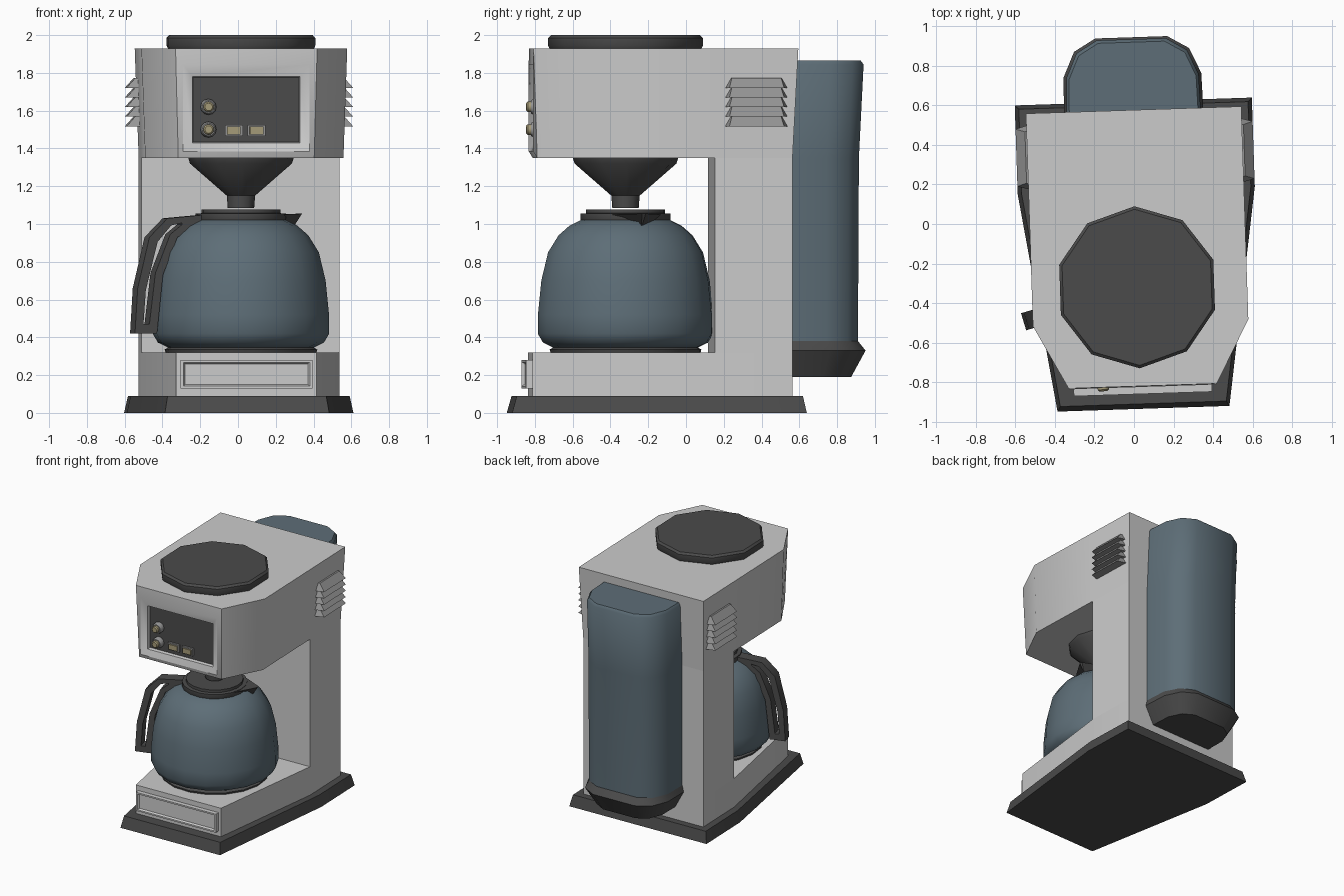
import bpy, bmesh
from math import sin, cos, pi, radians
from mathutils import Matrix

if "Cube" in bpy.data.objects:
    bpy.data.objects.remove(bpy.data.objects["Cube"])


def material(name, r, g, b):
    m = bpy.data.materials.new(name)
    m.diffuse_color = (r, g, b, 1)
    m.use_nodes = True
    m.node_tree.nodes["Principled BSDF"].inputs["Base Color"].default_value = m.diffuse_color
    return m


DARK = material("dark_plastic", 0.07, 0.07, 0.07)
SLATE = material("slate_glass", 0.11, 0.155, 0.185)
TAN = material("tan_button", 0.38, 0.33, 0.19)
GREY = material("mid_grey", 0.3, 0.3, 0.3)
CX, CY = -0.012, -0.32          # axis of lid, funnel and carafe


def loft(name, rings, mat=None, caps=(True, True), loop=False):
    """Skin a stack of equal-length point rings."""
    bm = bmesh.new()
    vs = [[bm.verts.new(p) for p in ring] for ring in rings]
    n = len(vs[0])
    pairs = list(zip(vs, vs[1:])) + ([(vs[-1], vs[0])] if loop else [])
    for a, b in pairs:
        for i in range(n):
            j = (i + 1) % n
            bm.faces.new((a[i], a[j], b[j], b[i]))
    if not loop:
        if caps[0]:
            bm.faces.new(vs[0][::-1])
        if caps[1]:
            bm.faces.new(vs[-1])
    bmesh.ops.recalc_face_normals(bm, faces=bm.faces)
    me = bpy.data.meshes.new(name)
    bm.to_mesh(me)
    bm.free()
    ob = bpy.data.objects.new(name, me)
    bpy.context.collection.objects.link(ob)
    if mat:
        me.materials.append(mat)
    return ob


def sym(half, z):
    """Mirror a half outline across x = 0 at height z."""
    return [(x, y, z) for x, y in half] + [(-x, y, z) for x, y in reversed(half)]


def lathe(name, profile, n, mat=None, phase=0.0):
    """Revolve (radius, height) pairs round z."""
    return loft(name, [[(r * cos(phase + 2 * pi * i / n), r * sin(phase + 2 * pi * i / n), z)
                        for i in range(n)] for r, z in profile], mat)


def rect(hw, z0, z1, y, x=0.0):
    return [(x - hw, y, z0), (x + hw, y, z0), (x + hw, y, z1), (x - hw, y, z1)]


def recess(ob, rects, mat=None):
    """Inset the front-most face through successive (half width, z0, z1, y) rectangles."""
    bm = bmesh.new()
    bm.from_mesh(ob.data)
    f = min(bm.faces, key=lambda q: q.calc_center_median().y)
    for hw, z0, z1, y in rects:
        mid = f.calc_center_median()
        bmesh.ops.inset_individual(bm, faces=[f], thickness=0.01)
        for v in f.verts:
            v.co = (hw if v.co.x > mid.x else -hw, y, z1 if v.co.z > mid.z else z0)
    if mat:
        ob.data.materials.append(None)
        ob.data.materials.append(mat)
        f.material_index = 1
    bm.to_mesh(ob.data)
    bm.free()


# Foot slab
loft("base", [sym([(0.435, -0.935), (0.6, 0.17), (0.6, 0.62)], 0),
              sym([(0.42, -0.91), (0.58, 0.17), (0.58, 0.6)], 0.09)], DARK)

# Body: plinth, column, head
plinth_half = [(0.372, -0.825), (0.525, 0.135), (0.525, 0.547)]
loft("plinth", [sym(plinth_half, 0.085), sym(plinth_half, 0.32)])
column_half = [(0.525, 0.135), (0.525, 0.547)]
loft("column", [sym(column_half, 0.32), sym(column_half, 1.35)], caps=(False, False))
head = loft("head", [sym([(0.36, -0.80), (0.525, -0.5), (0.525, 0.135), (0.525, 0.547)], 1.35),
                     sym([(0.375, -0.82), (0.545, -0.5), (0.545, 0.135), (0.545, 0.577)], 1.93)])
recess(head, [(0.335, 1.385, 1.845, -0.822), (0.285, 1.43, 1.78, -0.80),
              (0.28, 1.435, 1.775, -0.775)], DARK)

# Front plate on the plinth
plate = loft("plinth_plate", [rect(0.35, 0.13, 0.28, -0.82), rect(0.35, 0.13, 0.28, -0.86)])
recess(plate, [(0.335, 0.142, 0.268, -0.86), (0.325, 0.15, 0.26, -0.845)])

# Controls
for z in (1.62, 1.5):
    to_front = Matrix.Translation((-0.2, -0.77, z)) @ Matrix.Rotation(pi / 2, 4, 'X')
    for name, prof, mat in (("knob_ring", [(0.042, 0), (0.042, 0.03), (0.034, 0.045)], GREY),
                            ("knob_button", [(0.028, 0.04), (0.028, 0.062), (0.02, 0.07)], TAN)):
        lathe(name, prof, 12, mat).data.transform(to_front)
for x in (-0.065, 0.055):
    loft("switch_bezel", [rect(0.047, 1.465, 1.525, -0.77, x), rect(0.047, 1.465, 1.525, -0.79, x)], GREY)
    loft("switch", [rect(0.036, 1.475, 1.515, -0.78, x), rect(0.036, 1.475, 1.515, -0.8, x)], TAN)

# Louvres on both sides
for s in (-1, 1):
    for k in range(5):
        z = 1.517 + 0.051 * k
        loft("vent_slat", [
            [(s * 0.53, 0.19, z), (s * 0.53, 0.52, z), (s * 0.6, 0.5, z), (s * 0.6, 0.21, z)],
            [(s * 0.53, 0.22, z + 0.053), (s * 0.53, 0.49, z + 0.053),
             (s * 0.553, 0.485, z + 0.053), (s * 0.553, 0.225, z + 0.053)]], GREY)

# Lid and funnel
at_axis = Matrix.Translation((CX, CY, 0))
lathe("lid", [(0.4, 1.925), (0.41, 1.945), (0.41, 1.985), (0.395, 2.0)], 10, DARK,
      pi / 2).data.transform(at_axis)
lathe("funnel", [(0.28, 1.352), (0.27, 1.32), (0.075, 1.15), (0.07, 1.085)], 12, DARK,
      pi / 2).data.transform(at_axis)


# Water tank on the back
def tank_ring(s, back, z):
    half = [(0.34, 0.54), (0.335, 0.74), (0.28, 0.86), (0.175, 0.92)]
    return sym([(x * s, 0.54 + (y - 0.54) * (back - 0.54) / 0.38) for x, y in half], z)


loft("tank", [tank_ring(1, 0.905, 0.37), tank_ring(1, 0.91, 1.35),
              tank_ring(1, 0.935, 1.845), tank_ring(0.96, 0.92, 1.865)], SLATE)
loft("tank_foot", [tank_ring(1, 0.905, 0.38), tank_ring(1.04, 0.945, 0.33),
                   tank_ring(0.82, 0.87, 0.19)], DARK)

# Carafe
carafe = [
    lathe("carafe_glass", [(0.384, 0.345), (0.44, 0.372), (0.468, 0.42), (0.467, 0.52), (0.449, 0.7),
                           (0.413, 0.85), (0.357, 0.94), (0.3, 0.99), (0.23, 1.025)], 18, SLATE),
    lathe("carafe_foot", [(0.4, 0.32), (0.405, 0.335), (0.38, 0.35)], 18, DARK),
    lathe("carafe_collar", [(0.23, 1.005), (0.24, 1.02), (0.24, 1.055), (0.21, 1.057),
                            (0.21, 1.078)], 18, DARK),
    loft("carafe_spout", [[(0.18, -0.15, 1.05), (0.18, 0.15, 1.05), (0.18, 0, 0.97)],
                          [(0.335, -0.01, 1.055), (0.335, 0.01, 1.055), (0.285, 0, 0.975)]], DARK),
]
outer = [(-0.2, 1.05), (-0.42, 1.03), (-0.52, 0.93), (-0.585, 0.66), (-0.6, 0.42),
         (-0.478, 0.42), (-0.445, 0.73), (-0.365, 0.93), (-0.22, 1.0)]
hole = [(-0.34, 1.006), (-0.4, 0.992), (-0.475, 0.905), (-0.54, 0.65), (-0.553, 0.47),
        (-0.52, 0.47), (-0.487, 0.74), (-0.405, 0.945), (-0.34, 0.997)]
carafe.append(loft("carafe_handle", [[(x, w, z) for x, z in path] for path, w in
              ((outer, -0.045), (outer, 0.045), (hole, 0.045), (hole, -0.045))], DARK, loop=True))
for ob in carafe:
    ob.data.transform(at_axis @ Matrix.Rotation(radians(15), 4, 'Z'))

# Whole machine stands slightly turned; soften shading
turn = Matrix.Translation((0.017, 0, 0)) @ Matrix.Rotation(radians(1.9), 4, 'Z')
for ob in bpy.data.objects:
    ob.data.transform(turn)
    ob.select_set(True)
bpy.context.view_layer.objects.active = head
bpy.ops.object.shade_smooth_by_angle(angle=radians(40))
